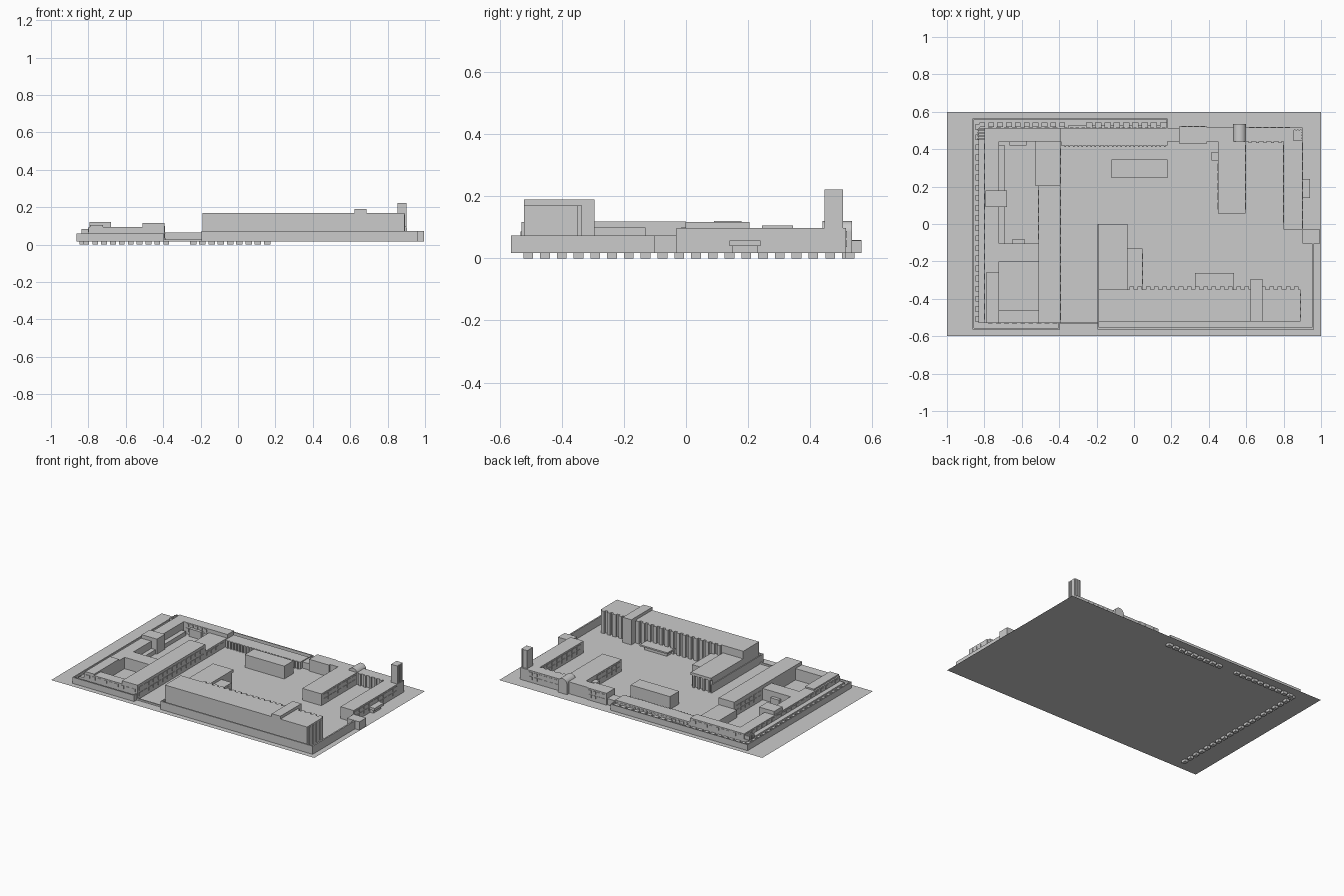
import bpy, bmesh, math

G = 0.017  # ground level


def boxes(name, items):
    """One object from boxes given as (x0, x1, y0, y1, z0, z1)."""
    bm = bmesh.new()
    for x0, x1, y0, y1, z0, z1 in items:
        r = bmesh.ops.create_cube(bm, size=1)
        for v in r['verts']:
            v.co.x = x0 if v.co.x < 0 else x1
            v.co.y = y0 if v.co.y < 0 else y1
            v.co.z = z0 if v.co.z < 0 else z1
    me = bpy.data.meshes.new(name)
    bm.to_mesh(me)
    bm.free()
    ob = bpy.data.objects.new(name, me)
    bpy.context.collection.objects.link(ob)
    return ob


def block(name, x0, x1, y0, y1, top, z0=G):
    return boxes(name, [(x0, x1, y0, y1, z0, top)])


def row(name, axis, face, a, b, n, fill, levels, d=0.003):
    """Rows of n panels along an axis, straddling the facade plane."""
    step = (b - a) / n
    out = []
    for z0, z1 in levels:
        for i in range(n):
            c = a + (i + 0.5) * step
            lo, hi = c - step * fill / 2, c + step * fill / 2
            if axis == 'x':
                out.append((lo, hi, face - d, face + d, z0, z1))
            else:
                out.append((face - d, face + d, lo, hi, z0, z1))
    return boxes(name, out)


# ground sheet
bpy.ops.mesh.primitive_grid_add(x_subdivisions=1, y_subdivisions=1, size=2, location=(0, 0, G))
ground = bpy.context.object
ground.name = "ground"
ground.scale = (1, 0.6, 1)

# perimeter walls
boxes("front_wall", [(-0.19, 0.96, -0.563, -0.553, G, 0.073),
                     (0.952, 0.962, -0.563, -0.03, G, 0.073),
                     (-0.195, -0.187, -0.563, 0.0, G, 0.073)])
boxes("west_wall", [(-0.864, -0.395, -0.563, -0.555, G, 0.059),
                    (-0.864, -0.856, -0.563, 0.565, G, 0.059),
                    (-0.864, 0.18, 0.558, 0.565, G, 0.058),
                    (-0.403, -0.395, -0.563, -0.525, G, 0.059),
                    (0.173, 0.18, 0.51, 0.565, G, 0.058)])
block("gate_sill", -0.395, -0.19, -0.535, -0.525, 0.028)

# tall front building with rear fins
block("front_building", -0.19, 0.89, -0.522, -0.35, 0.17)
row("rear_fins", 'x', -0.346, -0.035, 0.89, 21, 0.55, [(G, 0.17)], 0.012)
block("stair_core", 0.622, 0.688, -0.522, -0.295, 0.19)
boxes("rear_canopy", [(0.325, 0.535, -0.35, -0.262, 0.045, 0.055),
                      (0.345, 0.515, -0.35, -0.285, G, 0.045)])
row("end_windows", 'y', 0.89, -0.51, -0.36, 4, 0.4, [(0.03, 0.16)])

# front building wing
block("hall_wing", -0.19, -0.035, -0.35, -0.015, 0.118)
block("hall_annex", -0.035, 0.045, -0.35, -0.13, 0.1)
row("hall_piers", 'x', -0.013, -0.19, -0.035, 4, 0.3, [(G, 0.118)], 0.012)
block("hall_cornice", -0.19, -0.035, -0.02, 0.0, 0.118, 0.1)
row("annex_windows", 'y', 0.045, -0.33, -0.15, 4, 0.6, [(0.03, 0.05), (0.068, 0.088)])

# free-standing court building
block("court_building", -0.12, 0.18, 0.245, 0.345, 0.105)

# north range
block("north_range", -0.39, 0.18, 0.42, 0.512, 0.066)
row("north_range_piers", 'x', 0.418, -0.38, 0.175, 24, 0.35, [(G, 0.066)], 0.006)
row("north_range_windows", 'x', 0.512, -0.38, 0.175, 18, 0.6, [(0.042, 0.056)])
block("north_link", 0.18, 0.245, 0.442, 0.512, 0.06)
row("north_bays", 'x', 0.528, -0.265, 0.18, 9, 0.7, [(0.0, 0.045)], 0.014)
row("northwest_bays", 'x', 0.53, -0.835, -0.36, 10, 0.65, [(0.0, 0.045)], 0.012)
block("north_ledge", -0.35, 0.18, 0.51, 0.53, 0.035)

# northeast range, central wing and east range
block("northeast_range_a", 0.24, 0.39, 0.43, 0.52, 0.098)
block("northeast_range_b", 0.36, 0.82, 0.442, 0.515, 0.098)
block("central_wing", 0.45, 0.595, 0.055, 0.46, 0.098)
block("wing_stair", 0.415, 0.45, 0.34, 0.385, 0.07)
block("east_range", 0.80, 0.90, -0.03, 0.515, 0.098)
block("east_gatehouse", 0.90, 0.995, -0.103, -0.03, 0.073)
block("east_canopy", 0.90, 0.94, 0.14, 0.24, 0.058, 0.04)
block("east_porch", 0.90, 0.925, 0.15, 0.23, 0.04)
two = [(0.036, 0.058), (0.067, 0.088)]
row("east_windows", 'y', 0.90, -0.03, 0.44, 9, 0.82, two)
row("east_court_windows", 'y', 0.80, 0.0, 0.43, 8, 0.75, two)
row("wing_east_windows", 'y', 0.595, 0.07, 0.43, 7, 0.75, two)
row("wing_west_windows", 'y', 0.45, 0.07, 0.33, 5, 0.75, two)
row("northeast_windows_a", 'x', 0.52, 0.25, 0.385, 4, 0.75, two)
row("northeast_windows_b", 'x', 0.515, 0.61, 0.84, 6, 0.75, two)
row("northeast_court_piers", 'x', 0.44, 0.60, 0.80, 5, 0.4, [(G, 0.098)], 0.008)

# corner tower with vertical ribs
block("tower", 0.852, 0.897, 0.445, 0.502, 0.222)
row("tower_ribs_x", 'y', 0.897, 0.442, 0.505, 4, 0.5, [(G, 0.222)])
row("tower_ribs_y", 'x', 0.502, 0.85, 0.9, 3, 0.5, [(G, 0.222)])

# round-gabled bay on the north side
block("gable_bay", 0.53, 0.60, 0.44, 0.535, 0.085)
bpy.ops.mesh.primitive_cylinder_add(vertices=24, radius=0.035, depth=0.095,
                                    location=(0.565, 0.4875, 0.085), rotation=(math.pi / 2, 0, 0))
bpy.context.object.name = "gable_vault"
bpy.ops.object.shade_smooth_by_angle()

# west quadrangle
block("west_range", -0.80, -0.722, -0.53, 0.512, 0.095)
block("west_side_strip", -0.832, -0.80, -0.53, 0.512, 0.06)
block("northwest_range", -0.80, -0.39, 0.442, 0.512, 0.095)
block("south_range", -0.722, -0.51, -0.53, -0.46, 0.095)
block("middle_range", -0.722, -0.51, -0.20, -0.103, 0.095)
block("inner_east_range", -0.51, -0.392, -0.53, 0.205, 0.117)
block("inner_north_link", -0.53, -0.392, 0.205, 0.442, 0.07)
block("west_stair_top", -0.795, -0.68, 0.09, 0.178, 0.12)
block("southwest_roof_house", -0.79, -0.722, -0.53, -0.26, 0.105)
boxes("court_porches", [(-0.65, -0.585, -0.103, -0.08, G, 0.06),
                        (-0.665, -0.575, 0.42, 0.442, G, 0.07)])
block("court_arcade", -0.722, -0.69, -0.103, 0.42, 0.045)
boxes("corner_vents", [(-0.838, -0.80, 0.452 + i * 0.016, 0.46 + i * 0.016, 0.06, 0.085)
                       for i in range(4)])

# west bays dip below the ground sheet
row("west_bays", 'y', -0.835, -0.535, 0.545, 20, 0.58, [(0.0, 0.05)], 0.012)
row("west_upper_windows", 'y', -0.80, -0.52, 0.44, 18, 0.6, [(0.068, 0.086)])
row("inner_east_windows", 'y', -0.392, -0.52, 0.19, 14, 0.72, [(0.036, 0.06), (0.075, 0.1)])
row("inner_link_windows", 'y', -0.392, 0.21, 0.41, 4, 0.7, [(0.036, 0.058)])
row("inner_court_windows", 'x', 0.442, -0.71, -0.54, 5, 0.6, two)
row("inner_west_windows", 'y', -0.51, -0.09, 0.19, 6, 0.65, two)
row("southwest_windows", 'x', -0.53, -0.79, -0.40, 9, 0.6, [(0.066, 0.086)])
row("northwest_windows", 'x', 0.512, -0.79, -0.40, 9, 0.6, [(0.066, 0.086)])
